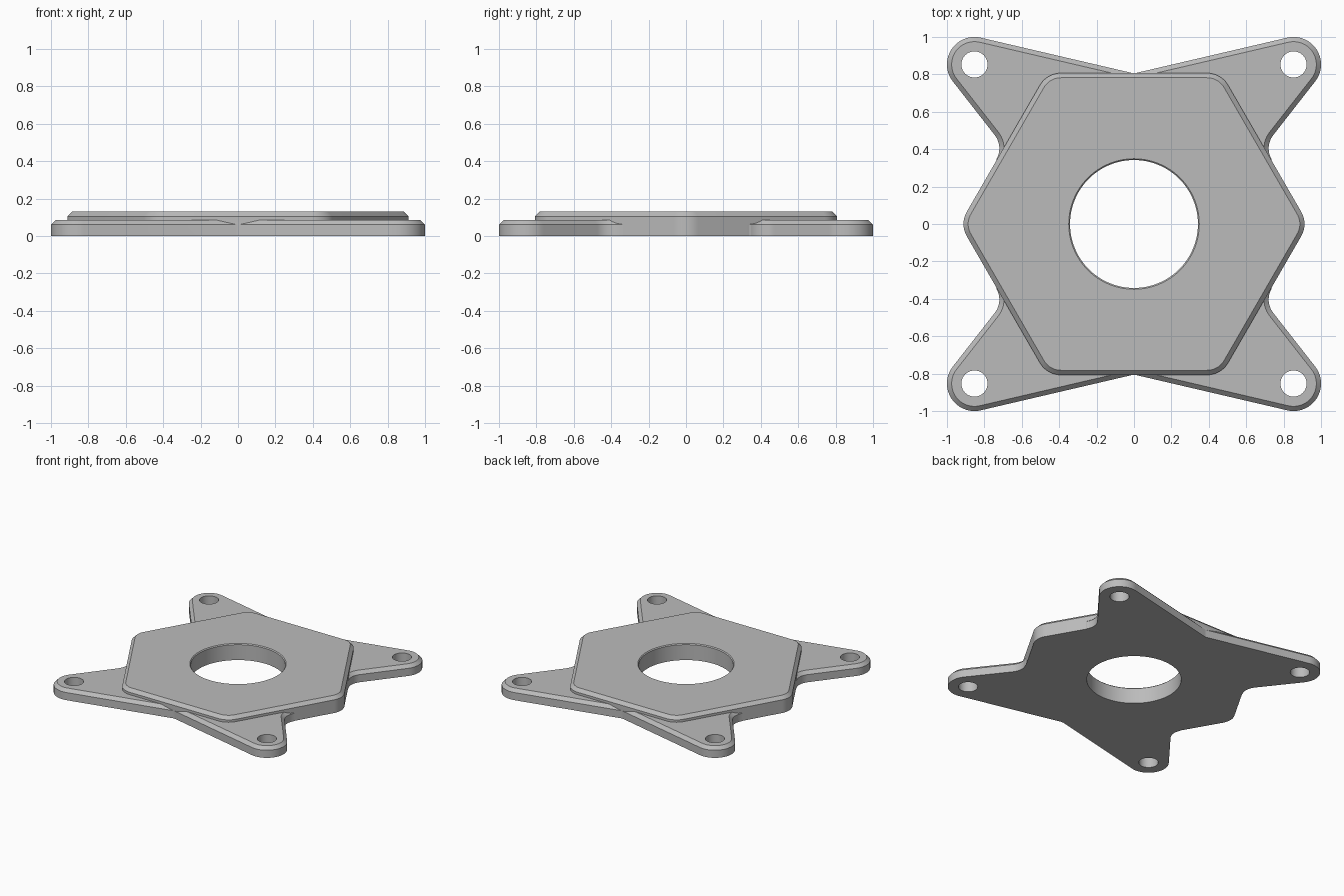
import bpy, bmesh, math
from math import sin, cos, radians, pi
from mathutils import Vector

if "Cube" in bpy.data.objects:
    bpy.data.objects.remove(bpy.data.objects["Cube"])

grey = bpy.data.materials.new("plain_grey")
grey.diffuse_color = (0.5, 0.5, 0.5, 1)
grey.use_nodes = True
grey.node_tree.nodes["Principled BSDF"].inputs["Base Color"].default_value = grey.diffuse_color


def arc(cx, cy, r, a0, a1, n):
    return [Vector((cx + r * cos(radians(a0 + (a1 - a0) * i / n)),
                    cy + r * sin(radians(a0 + (a1 - a0) * i / n)))) for i in range(n + 1)]


def inset(pts, d):
    """Mitred inward offset of a counter-clockwise outline."""
    out = []
    for i, p in enumerate(pts):
        e0 = (p - pts[i - 1]).normalized()
        e1 = (pts[(i + 1) % len(pts)] - p).normalized()
        n0, n1 = Vector((-e0.y, e0.x)), Vector((-e1.y, e1.x))
        out.append(p + (n0 + n1) * d / (1 + n0.dot(n1)))
    return out


def loft(name, layers):
    """Closed solid through stacked (outline, z) layers."""
    bm = bmesh.new()
    rings = [[bm.verts.new((p.x, p.y, z)) for p in pts] for pts, z in layers]
    n = len(rings[0])
    for a, b in zip(rings, rings[1:]):
        for i in range(n):
            j = (i + 1) % n
            bm.faces.new((a[i], a[j], b[j], b[i]))
    bm.faces.new(rings[0][::-1])
    bm.faces.new(rings[-1])
    bmesh.ops.recalc_face_normals(bm, faces=bm.faces)
    me = bpy.data.meshes.new(name)
    bm.to_mesh(me)
    bm.free()
    me.materials.append(grey)
    ob = bpy.data.objects.new(name, me)
    bpy.context.collection.objects.link(ob)
    return ob


def combine(target, other, op):
    bpy.context.view_layer.objects.active = target
    mod = target.modifiers.new(op, 'BOOLEAN')
    mod.operation, mod.object, mod.solver = op, other, 'EXACT'
    bpy.ops.object.modifier_apply(modifier=mod.name)
    bpy.data.objects.remove(other)


CH = 0.025              # chamfer size
AP, HR = 0.807, 0.13    # hexagon apothem and corner radius
BC, BR = 0.853, 0.147   # bolt position and arm end radius

# Raised hexagonal body with rounded corners
hexagon = []
for k in range(6):
    a = 60 * k
    c = (AP - HR) / cos(pi / 6)
    hexagon += arc(c * cos(radians(a)), c * sin(radians(a)), HR, a - 30, a + 30, 10)
body = loft("mounting_plate", [(hexagon, 0), (hexagon, 0.13 - CH), (inset(hexagon, CH), 0.13)])

# Four-armed base flange: one quarter outline, mirrored
notch = 0.805
dx, dy = BC, BC - notch
tilt = math.degrees(math.asin(BR / math.hypot(dx, dy)) + math.atan2(dy, dx))
quarter = arc(0.836, 0.404, 0.116, 210, 142, 12)        # fillet into the hexagon
quarter += arc(BC, BC, BR, -38, 90 + tilt, 28)          # rounded arm end
flip = lambda pts, sx, sy: [Vector((p.x * sx, p.y * sy)) for p in pts]
star = (quarter + [Vector((0, notch))] + flip(quarter[::-1], -1, 1)
        + flip(quarter, -1, -1) + [Vector((0, -notch))] + flip(quarter[::-1], 1, -1))
flange = loft("arm_flange", [(star, 0), (star, 0.086 - CH), (inset(star, CH), 0.086)])
combine(body, flange, 'UNION')

# Centre bore with a small top chamfer
bore = loft("bore_cutter", [(arc(0, 0, r, 0, 356.25, 95), z)
                            for r, z in ((0.342, -0.1), (0.342, 0.123), (0.349, 0.13), (0.349, 0.2))])
combine(body, bore, 'DIFFERENCE')

# Bolt holes in the arm ends
for sx in (-1, 1):
    for sy in (-1, 1):
        hole = loft("bolt_cutter", [(arc(sx * BC, sy * BC, 0.07, 0, 352.5, 47), z) for z in (-0.1, 0.2)])
        combine(body, hole, 'DIFFERENCE')

bpy.ops.object.select_all(action='DESELECT')
body.select_set(True)
bpy.context.view_layer.objects.active = body
bpy.ops.object.shade_smooth_by_angle(angle=radians(20))
